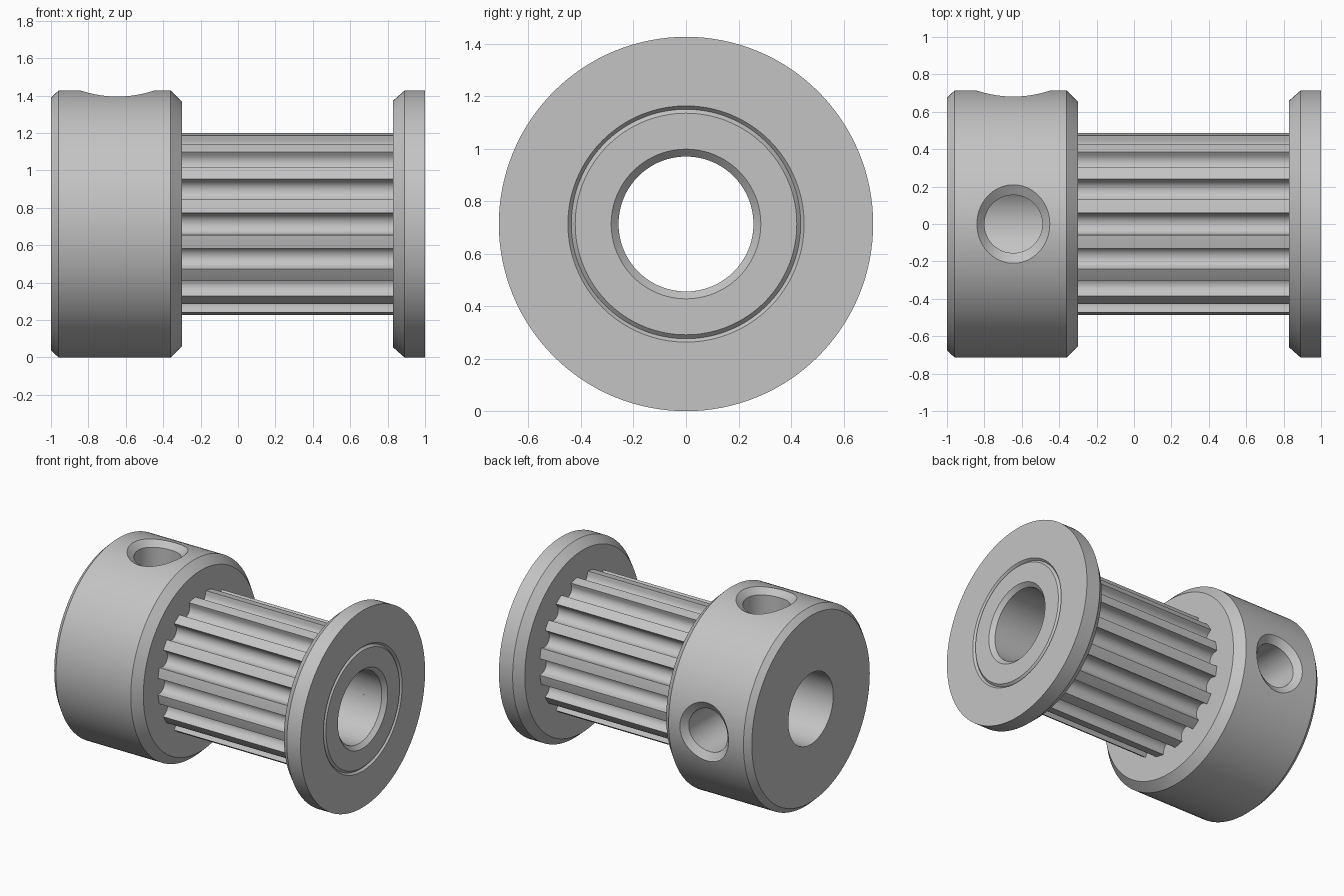
import bpy
import bmesh
from math import sin, cos, pi, radians, sqrt, hypot

cube = bpy.data.objects.get("Cube")
if cube:
    bpy.data.objects.remove(cube)

OUTER, BORE, TIP = 0.713, 0.257, 0.49
SEGMENTS, TEETH = 128, 16
HUB_X = -0.645  # position of the screw holes

metal = bpy.data.materials.new("grey metal")
metal.use_nodes = True
colour = (0.55, 0.55, 0.55, 1)
metal.diffuse_color = colour
metal.node_tree.nodes["Principled BSDF"].inputs["Base Color"].default_value = colour


def loft(name, rings, closed):
    """Skin equal-length rings; join last to first, or cap both ends."""
    bm = bmesh.new()
    loops = [[bm.verts.new(p) for p in ring] for ring in rings]
    pairs = list(zip(loops, loops[1:]))
    if closed:
        pairs.append((loops[-1], loops[0]))
    else:
        bm.faces.new(loops[0])
        bm.faces.new(loops[-1])
    for a, b in pairs:
        for i in range(len(a)):
            j = (i + 1) % len(a)
            bm.faces.new((a[i], a[j], b[j], b[i]))
    bmesh.ops.recalc_face_normals(bm, faces=bm.faces)
    mesh = bpy.data.meshes.new(name)
    bm.to_mesh(mesh)
    bm.free()
    mesh.materials.append(metal)
    obj = bpy.data.objects.new(name, mesh)
    bpy.context.collection.objects.link(obj)
    return obj


def lathe(name, profile):
    """Turn a closed (x, radius) profile around the x axis."""
    turn = [2 * pi * i / SEGMENTS for i in range(SEGMENTS)]
    return loft(name, [[(x, r * cos(a), r * sin(a)) for a in turn]
                       for x, r in profile], True)


def screw_cutter(name, back):
    """Round hole with an even chamfer that follows the curved hub."""
    rings = [[], [], [], []]
    for i in range(64):
        a = 2 * pi * i / 64
        c, s = cos(a), sin(a)
        wall = (0.155 * c, 0.155 * s)
        edge = (0.195 * c, 0.21 * s)
        low = (*wall, sqrt(OUTER ** 2 - wall[1] ** 2) - 0.045)
        high = (*edge, sqrt(OUTER ** 2 - edge[1] ** 2))
        beyond = tuple(2 * h - l for h, l in zip(high, low))
        for ring, p in zip(rings, ((*wall, 0), low, high, beyond)):
            x, y, z = p
            ring.append((HUB_X + x, z, -y) if back else (HUB_X + x, y, z))
    return loft(name, rings, False)


# Hub with chamfered rims
hub = lathe("hub", [(-1, BORE), (-1, 0.675), (-0.96, OUTER),
                    (-0.36, OUTER), (-0.3, 0.655), (-0.3, BORE)])

# Screw holes in the top and back of the hub
for back in (False, True):
    cutter = screw_cutter("screw_hole_cutter", back)
    cutter.hide_render = True
    cut = hub.modifiers.new("screw hole", "BOOLEAN")
    cut.operation, cut.solver, cut.object = "DIFFERENCE", "EXACT", cutter
    bpy.context.view_layer.objects.active = hub
    bpy.ops.object.modifier_apply(modifier=cut.name)
    bpy.data.objects.remove(cutter)

# Toothed barrel with round-bottomed grooves
groove_r, groove_at, half = 0.0565, 0.4705, radians(7)
section = []
for i in range(TEETH):
    pitch = 2 * pi / TEETH
    mid = i * pitch
    local = [(TIP * cos(half), -TIP * sin(half))]
    for k in range(13):
        t = pi * k / 12
        local.append((groove_at - groove_r * sin(t), -groove_r * cos(t)))
    for t in (half, pitch / 2):
        local.append((TIP * cos(t), TIP * sin(t)))
    section += [(u * cos(mid) - v * sin(mid), u * sin(mid) + v * cos(mid))
                for u, v in local]
inner = [(BORE * y / hypot(y, z), BORE * z / hypot(y, z)) for y, z in section]
barrel = loft("toothed_barrel",
              [[(x, y, z) for y, z in shape] for x, shape in
               ((-0.3, inner), (-0.3, section), (0.83, section), (0.83, inner))],
              True)

# End flange with a fine ring groove and a chamfered bore
flange = lathe("end_flange", [(0.83, BORE), (0.83, 0.66), (0.89, OUTER),
                              (1, OUTER), (1, 0.45), (0.985, 0.437), (1, 0.422),
                              (1, 0.285), (0.972, BORE)])

# Stand on the ground and shade smooth with crisp edges
bpy.ops.object.select_all(action="DESELECT")
for part in (hub, barrel, flange):
    part.location.z = OUTER
    part.select_set(True)
bpy.context.view_layer.objects.active = hub
bpy.ops.object.shade_smooth_by_angle(angle=radians(28))
